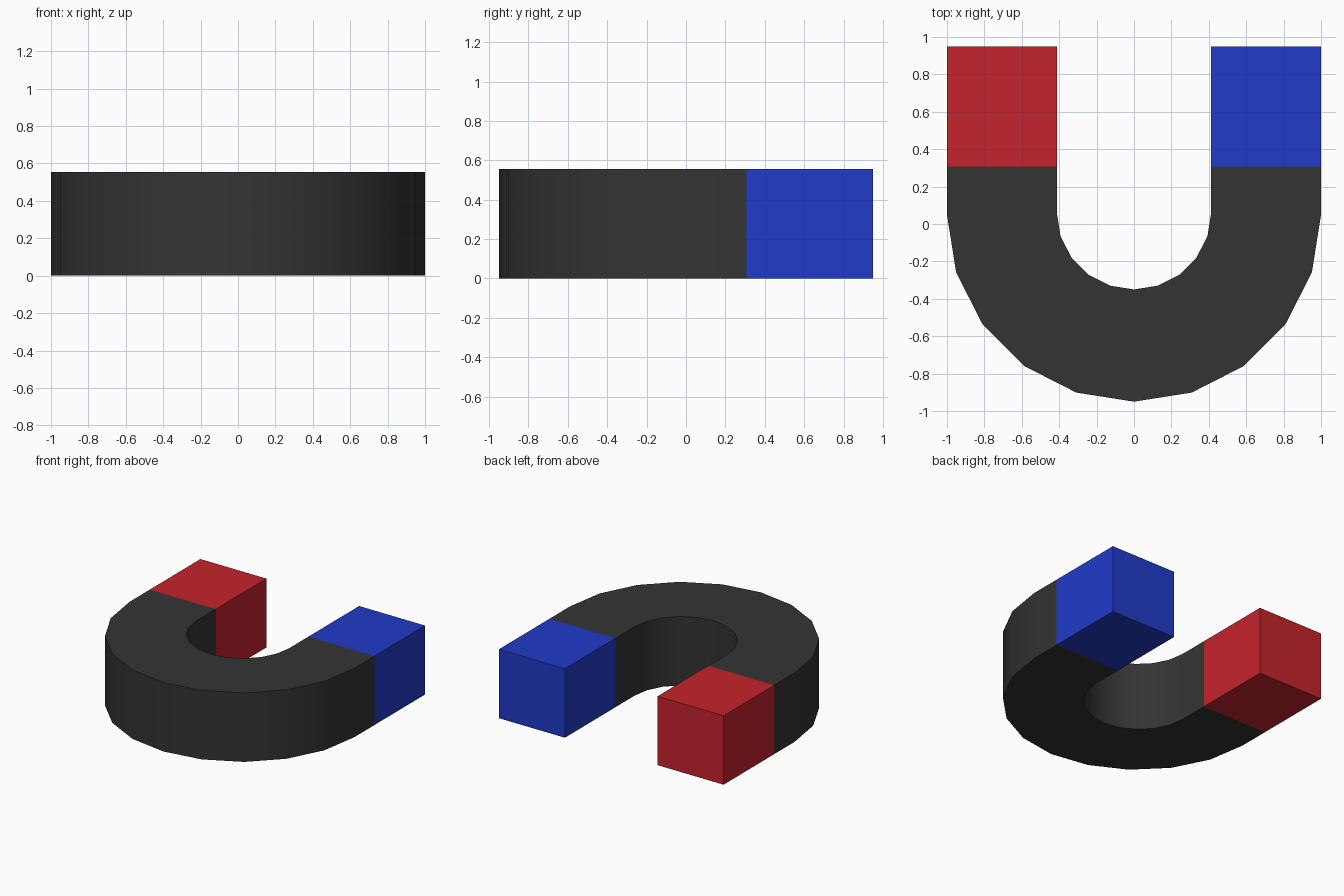
import bpy, bmesh, math

if "Cube" in bpy.data.objects:
    bpy.data.objects.remove(bpy.data.objects["Cube"])

HEIGHT = 0.555
TIP_Y, SPLIT_Y = 0.95, 0.307          # end of the arms, start of the painted poles
OUTER_R, OUTER_CY = 1.0, 0.05         # outer arc radius and centre
INNER_R, INNER_CY = 0.413, 0.063      # inner arc radius and centre
STEPS = 10                            # flat segments around the half circle


def material(name, color):
    m = bpy.data.materials.new(name)
    m.diffuse_color = (*color, 1.0)
    m.use_nodes = True
    m.node_tree.nodes["Principled BSDF"].inputs["Base Color"].default_value = m.diffuse_color
    return m


def arc(radius, cy, i):
    a = math.pi + math.pi * i / STEPS
    return radius * math.cos(a), cy + radius * math.sin(a)


# Stations along the horseshoe: (inner point, outer point)
left = [((-INNER_R, y), (-OUTER_R, y)) for y in (TIP_Y, SPLIT_Y)]
bend = [(arc(INNER_R, INNER_CY, i), arc(OUTER_R, OUTER_CY, i)) for i in range(STEPS + 1)]
right = [((-p[0], p[1]), (-q[0], q[1])) for p, q in reversed(left)]

# Sweep a rectangular section through the stations
bm = bmesh.new()
rings = []
for p, q in left + bend + right:
    rings.append([bm.verts.new((*pt, z)) for pt, z in
                  ((p, 0), (q, 0), (q, HEIGHT), (p, HEIGHT))])
for a, b in zip(rings, rings[1:]):
    for k in range(4):
        n = (k + 1) % 4
        bm.faces.new((a[k], a[n], b[n], b[k]))
bm.faces.new(rings[0])
bm.faces.new(rings[-1])
bmesh.ops.recalc_face_normals(bm, faces=bm.faces)

# Paint the poles: red on the left arm, blue on the right arm
for f in bm.faces:
    c = f.calc_center_median()
    if c.y > SPLIT_Y + 0.01:
        f.material_index = 1 if c.x < 0 else 2

mesh = bpy.data.meshes.new("horseshoe_magnet")
bm.to_mesh(mesh)
bm.free()
mesh.materials.append(material("dark grey", (0.034, 0.034, 0.034)))
mesh.materials.append(material("red", (0.56, 0.017, 0.026)))
mesh.materials.append(material("blue", (0.015, 0.043, 0.58)))

magnet = bpy.data.objects.new("horseshoe_magnet", mesh)
bpy.context.collection.objects.link(magnet)
bpy.context.view_layer.objects.active = magnet
magnet.select_set(True)
bpy.ops.object.shade_smooth_by_angle(angle=math.radians(30))
